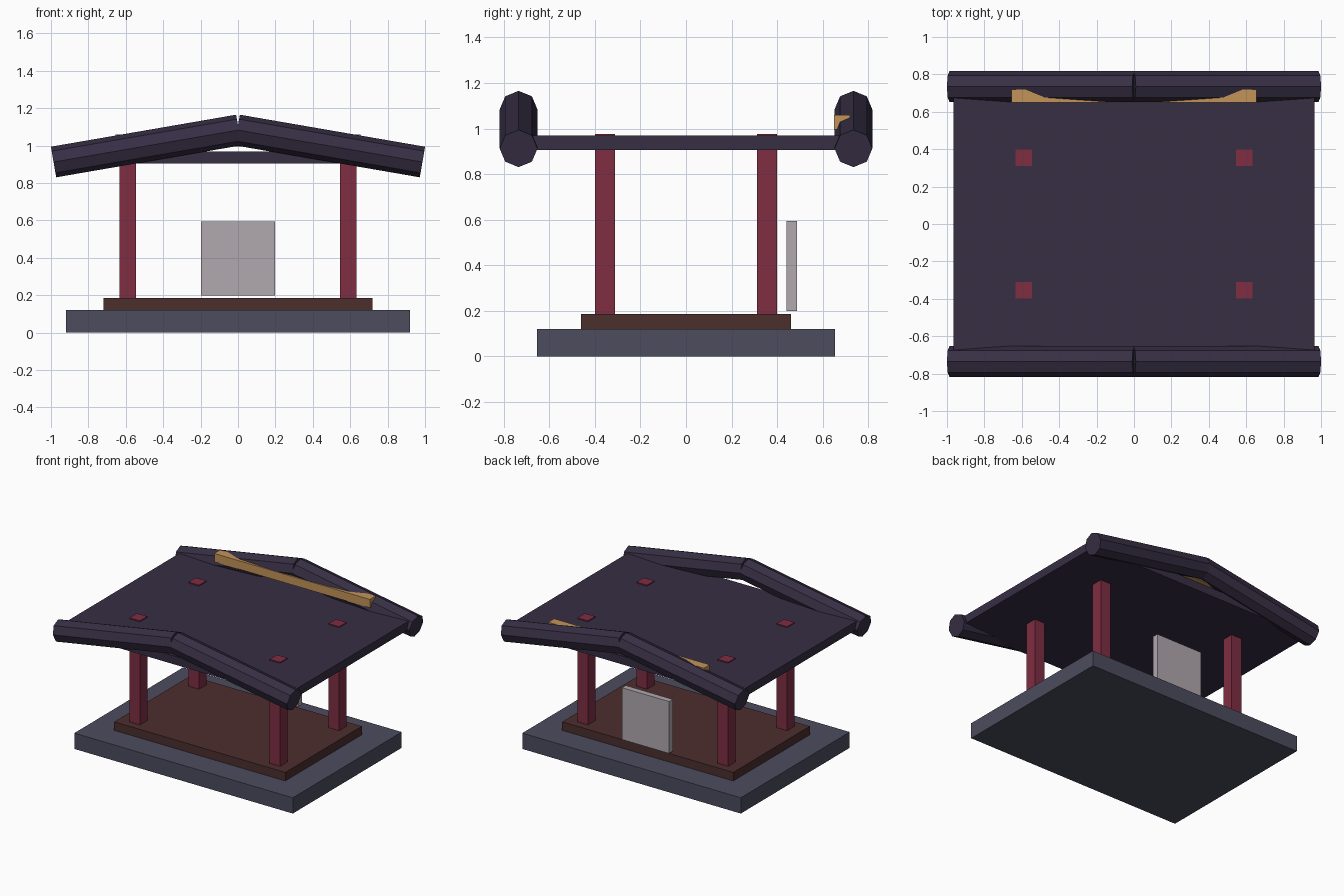
import bpy, math

if "Cube" in bpy.data.objects:
    bpy.data.objects.remove(bpy.data.objects["Cube"])


def material(name, r, g, b):
    """Flat colour given as 0-255 sRGB, stored as linear."""
    def lin(c):
        c /= 255
        return c / 12.92 if c <= 0.04045 else ((c + 0.055) / 1.055) ** 2.4
    m = bpy.data.materials.new(name)
    m.diffuse_color = (lin(r), lin(g), lin(b), 1)
    m.use_nodes = True
    m.node_tree.nodes["Principled BSDF"].inputs["Base Color"].default_value = m.diffuse_color
    return m


STONE = material("slate_stone", 76, 76, 94)
WOOD = material("dark_brown_wood", 76, 46, 45)
RED = material("crimson_paint", 126, 45, 66)
ROOF = material("dark_purple_tile", 55, 46, 68)
GOLD = material("gold", 194, 148, 88)
PAPER = material("pale_grey", 177, 168, 175)


def box(name, mat, x, y, z):
    """Box from (min, max) pairs."""
    bpy.ops.mesh.primitive_cube_add(
        size=1, location=[(a + b) / 2 for a, b in (x, y, z)])
    ob = bpy.context.object
    ob.name = name
    for v in ob.data.vertices:
        for i, (a, b) in enumerate((x, y, z)):
            v.co[i] *= b - a
    ob.data.materials.append(mat)
    return ob


# Stone base and wooden floor
box("stone_base", STONE, (-0.92, 0.92), (-0.655, 0.655), (0, 0.12))
box("floor", WOOD, (-0.72, 0.72), (-0.46, 0.46), (0.12, 0.185))

# Four posts, tips showing through the roof
for sx in (-1, 1):
    for sy in (-1, 1):
        cx, cy = 0.59 * sx, 0.355 * sy
        box("post", RED, (cx - 0.044, cx + 0.044),
            (cy - 0.044, cy + 0.044), (0.185, 0.977))

# Flat roof slab
box("roof_slab", ROOF, (-0.965, 0.965), (-0.72, 0.72), (0.905, 0.969))

# Sloping eight-sided ridge logs, a pair at the front and at the back
TILT = math.radians(9.8)
for sx in (-1, 1):
    for sy in (-1, 1):
        bpy.ops.mesh.primitive_cylinder_add(
            vertices=8, radius=0.083, depth=1.005,
            location=(0.491 * sx, 0.735 * sy, 0.998),
            rotation=(0, math.pi / 2 + TILT * sx, 0))
        log = bpy.context.object
        log.name = "ridge_log"
        log.data.materials.append(ROOF)

# Gold beam along the back log
box("gold_beam", GOLD, (-0.655, 0.655), (0.65, 0.72), (0.996, 1.06))

# Upright panel behind the floor
box("back_panel", PAPER, (-0.198, 0.198), (0.442, 0.487), (0.2, 0.595))
